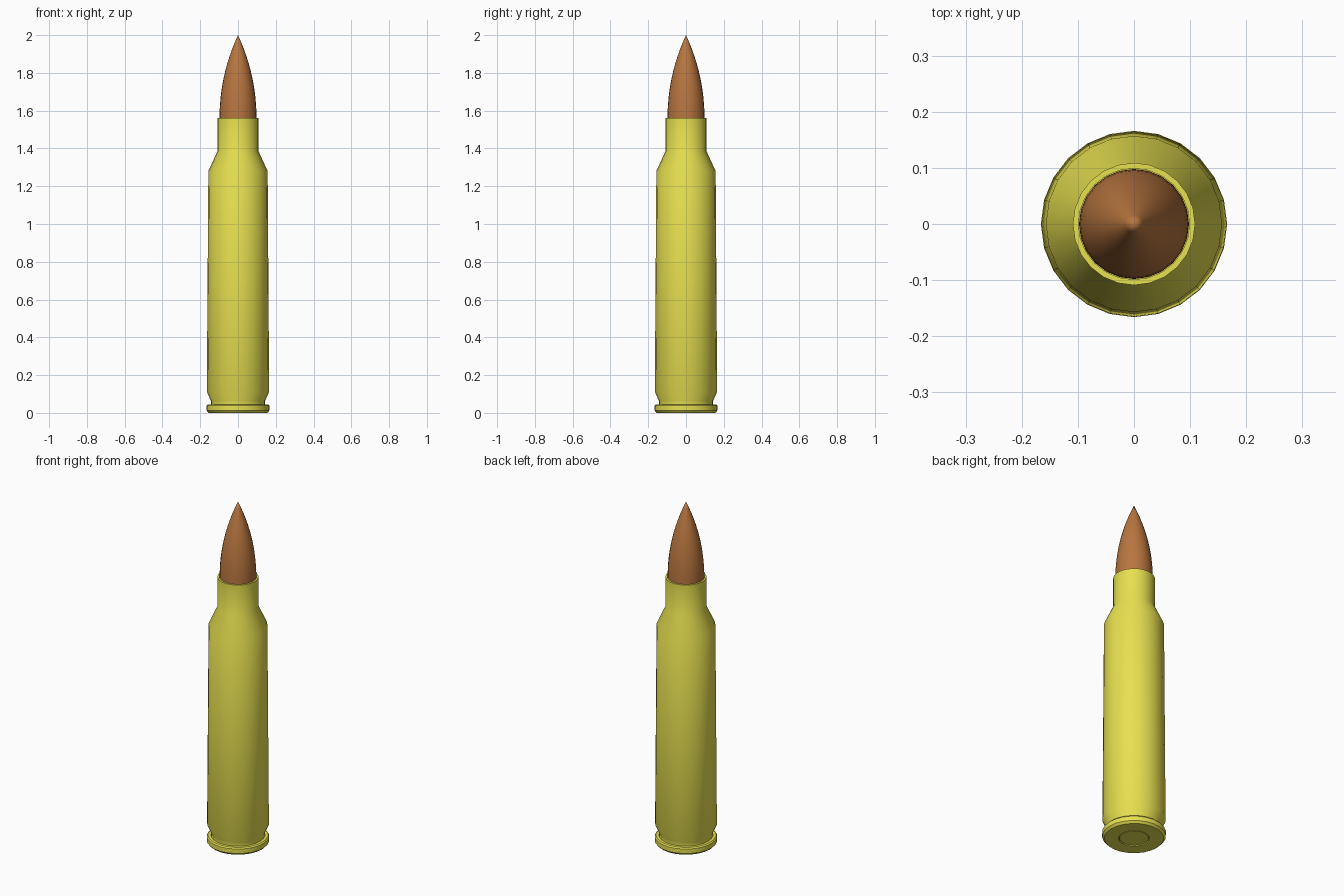
import bpy, bmesh, math

if "Cube" in bpy.data.objects:
    bpy.data.objects.remove(bpy.data.objects["Cube"])

SIDES = 24


def material(name, color):
    m = bpy.data.materials.new(name)
    m.diffuse_color = color
    m.use_nodes = True
    m.node_tree.nodes["Principled BSDF"].inputs["Base Color"].default_value = m.diffuse_color
    return m


def lathe(name, profile, mat):
    """Spin (radius, z) points round the z axis; radius 0 closes to a point."""
    bm = bmesh.new()
    rings = []
    for r, z in profile:
        n = 1 if r == 0 else SIDES
        rings.append([bm.verts.new((r * math.sin(2 * math.pi * i / SIDES),
                                    r * math.cos(2 * math.pi * i / SIDES), z))
                      for i in range(n)])
    for a, b in zip(rings, rings[1:]):
        for i in range(SIDES):
            j = (i + 1) % SIDES
            corners = [a[i % len(a)], a[j % len(a)], b[j % len(b)], b[i % len(b)]]
            bm.faces.new(list(dict.fromkeys(corners)))
    bmesh.ops.recalc_face_normals(bm, faces=bm.faces)
    mesh = bpy.data.meshes.new(name)
    bm.to_mesh(mesh)
    bm.free()
    mesh.materials.append(mat)
    ob = bpy.data.objects.new(name, mesh)
    bpy.context.collection.objects.link(ob)
    bpy.ops.object.select_all(action='DESELECT')
    bpy.context.view_layer.objects.active = ob
    ob.select_set(True)
    bpy.ops.object.shade_smooth_by_angle(angle=math.radians(25))
    return ob


brass = material("brass", (0.80, 0.75, 0.08, 1))
copper = material("copper", (0.48, 0.18, 0.05, 1))

# Case: base with primer pocket, rim, extractor groove, body, shoulder, neck and mouth
lathe("case", [
    (0, 0.02), (0.081, 0.02), (0.081, 0.0), (0.155, 0.0), (0.166, 0.012),
    (0.166, 0.038), (0.160, 0.045), (0.144, 0.045), (0.144, 0.065),
    (0.165, 0.112), (0.157, 1.28), (0.109, 1.385), (0.109, 1.56),
    (0.099, 1.56), (0.099, 1.40), (0, 1.40)], brass)

# Primer: small disc seated in the base
lathe("primer", [(0, 0.001), (0.075, 0.001), (0.079, 0.004),
                 (0.079, 0.019), (0, 0.019)], brass)

# Bullet: seated shank and curved pointed nose
radius, nose_z, length = 0.098, 1.56, 0.44
arc = (radius ** 2 + length ** 2) / (2 * radius)
nose = []
for i in range(12):
    h = length * i / 12
    nose.append((math.sqrt(arc ** 2 - h ** 2) - arc + radius, nose_z + h))
lathe("bullet", [(0, 1.41), (radius, 1.41)] + nose + [(0, 2.0)], copper)
